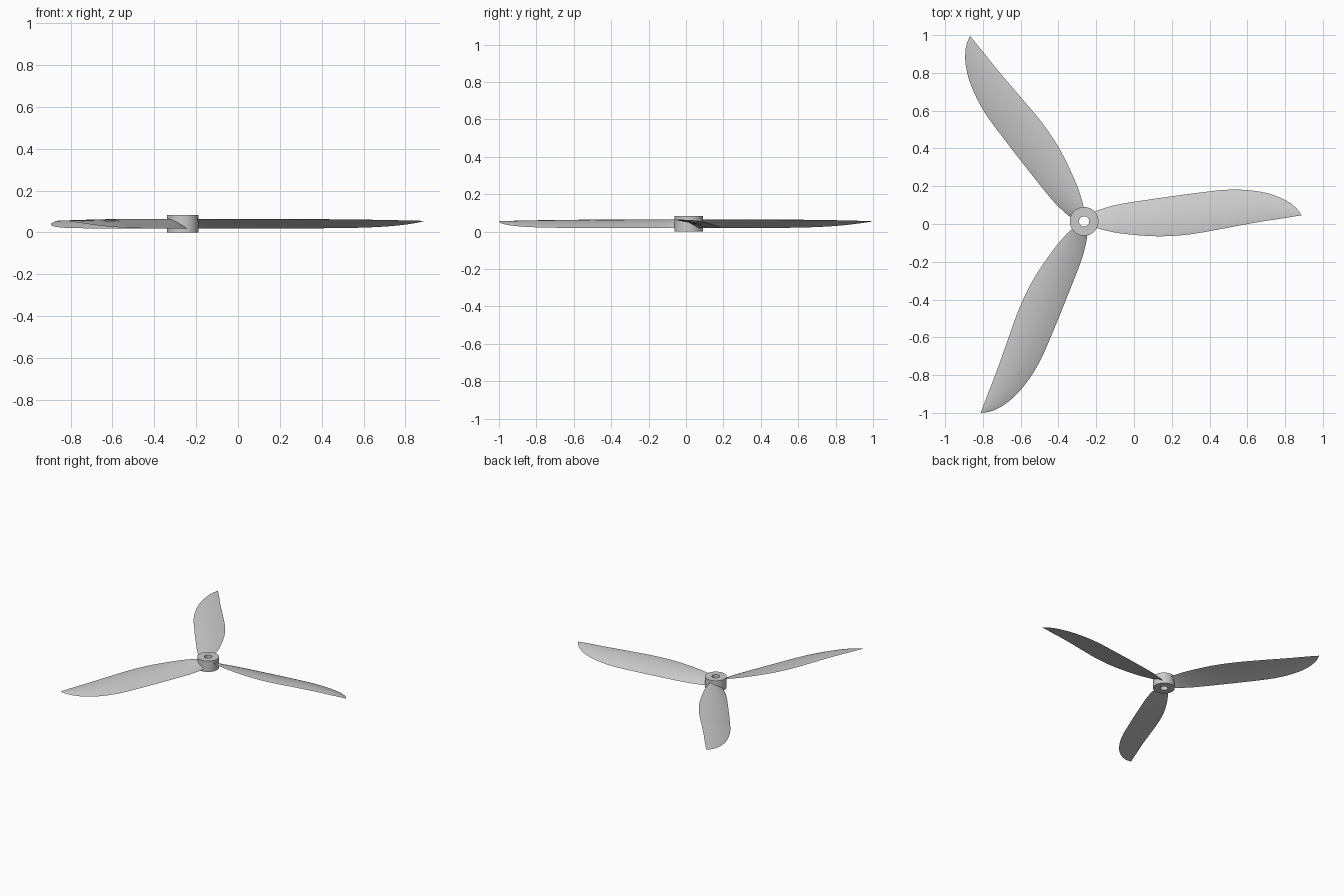
import bpy, bmesh, math
from mathutils import Matrix, Vector

if "Cube" in bpy.data.objects:
    bpy.data.objects.remove(bpy.data.objects["Cube"])

CX, CY = -0.264, 0.014          # hub axis
HUB_R, HOLE_R, HUB_H = 0.076, 0.027, 0.084

# blade stations: radius, trailing edge y, z, leading edge y, z
STATIONS = [
    (0.045, -0.028, 0.064, 0.048, 0.020),
    (0.100, -0.045, 0.065, 0.068, 0.020),
    (0.188, -0.063, 0.065, 0.091, 0.020),
    (0.383, -0.079, 0.064, 0.121, 0.020),
    (0.557, -0.069, 0.063, 0.145, 0.020),
    (0.769, -0.032, 0.062, 0.168, 0.021),
    (0.927, -0.003, 0.060, 0.158, 0.026),
    (1.033, 0.013, 0.058, 0.128, 0.034),
    (1.100, 0.024, 0.057, 0.090, 0.043),
    (1.132, 0.029, 0.056, 0.060, 0.049),
    (1.151, 0.032, 0.055, 0.034, 0.054),
]


def smooth_stations(rows, steps=4):
    """Smooth interpolation between stations (Hermite along the radius)."""
    def slope(i, k):
        a, b = rows[max(i - 1, 0)], rows[min(i + 1, len(rows) - 1)]
        return (b[k] - a[k]) / (b[0] - a[0])
    out = []
    for i in range(len(rows) - 1):
        p, q = rows[i], rows[i + 1]
        h = q[0] - p[0]
        for s in range(steps):
            t = s / steps
            row = [p[0] + h * t]
            for k in range(1, 5):
                row.append((2*t**3 - 3*t**2 + 1) * p[k] + (t**3 - 2*t**2 + t) * h * slope(i, k)
                           + (3*t**2 - 2*t**3) * q[k] + (t**3 - t**2) * h * slope(i + 1, k))
            out.append(row)
    out.append(list(rows[-1]))
    return out


def section(row, n=10):
    """Thin cambered airfoil loop between the two blade edges."""
    r, y0, z0, y1, z1 = row
    chord = math.hypot(y1 - y0, z1 - z0)
    loop = []
    for side in (1, -1):
        for j in range(n):
            u = 0.5 - 0.5 * math.cos(math.pi * j / n)
            u = u if side > 0 else 1 - u
            camber = 0.035 * chord * 4 * u * (1 - u)
            half = 0.028 * chord * math.sin(math.pi * u) ** 0.8 if 0 < u < 1 else 0
            z = z0 + (z1 - z0) * u + camber + side * half
            loop.append(Vector((r, y0 + (y1 - y0) * u, z)))
    return loop


def finish(name, bm, angle):
    bmesh.ops.recalc_face_normals(bm, faces=bm.faces)
    mesh = bpy.data.meshes.new(name)
    bm.to_mesh(mesh)
    bm.free()
    ob = bpy.data.objects.new(name, mesh)
    bpy.context.collection.objects.link(ob)
    bpy.ops.object.select_all(action='DESELECT')
    ob.select_set(True)
    bpy.context.view_layer.objects.active = ob
    bpy.ops.object.shade_smooth_by_angle(angle=math.radians(angle))
    return ob


def skin(bm, loops, closed=False):
    """Bridge successive vertex rings with quads."""
    pairs = list(zip(loops, loops[1:]))
    if closed:
        pairs.append((loops[-1], loops[0]))
    for a, b in pairs:
        n = len(a)
        for j in range(n):
            bm.faces.new((a[j], a[(j + 1) % n], b[(j + 1) % n], b[j]))


# three lofted blades
for i in range(3):
    place = Matrix.Translation((CX, CY, 0)) @ Matrix.Rotation(math.radians(120 * i), 4, 'Z')
    bm = bmesh.new()
    rings = [[bm.verts.new(place @ v) for v in section(row)] for row in smooth_stations(STATIONS)]
    skin(bm, rings)
    bm.faces.new(rings[0])
    bm.faces.new(rings[-1])
    finish(f"blade_{i + 1}", bm, 40)

# hub with through bore
bm = bmesh.new()
profile = [(HUB_R, 0), (HUB_R, HUB_H), (HOLE_R, HUB_H), (HOLE_R, 0)]
rings = []
for r, z in profile:
    rings.append([bm.verts.new((CX + r * math.cos(a), CY + r * math.sin(a), z))
                  for a in (2 * math.pi * k / 64 for k in range(64))])
skin(bm, rings, closed=True)
finish("hub", bm, 30)
